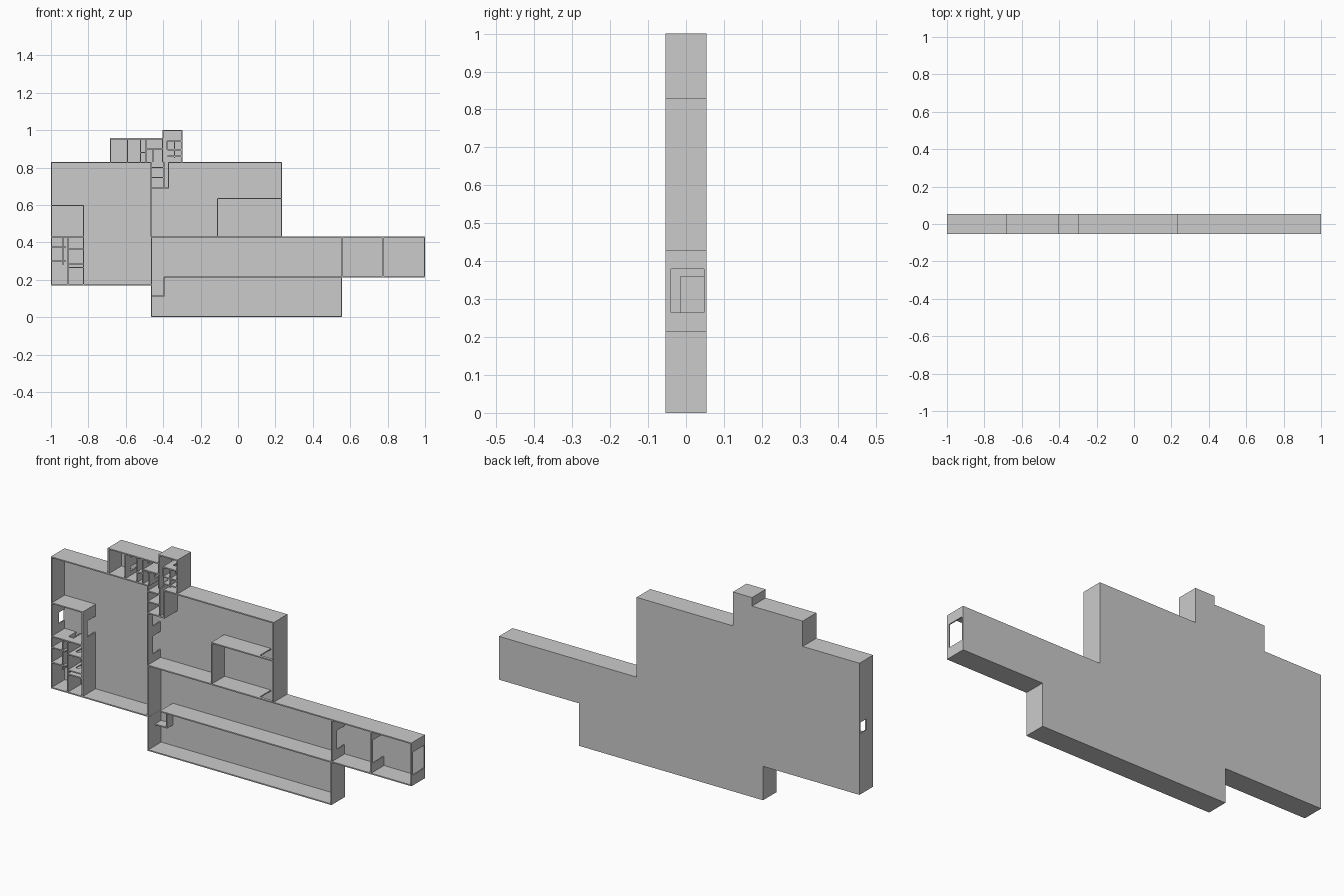
import bpy, bmesh
from mathutils import Vector

if "Cube" in bpy.data.objects:
    bpy.data.objects.remove(bpy.data.objects["Cube"])

T = 0.006                 # wall thickness
FRONT, BACK = -0.054, 0.054
FLOOR = 0.047             # inner face of the back slab


def box(bm, x0, x1, y0, y1, z0, z1):
    m = bmesh.ops.create_cube(bm, size=1)
    for v in m["verts"]:
        v.co = Vector(((x0 + x1) / 2 + v.co.x * (x1 - x0),
                       (y0 + y1) / 2 + v.co.y * (y1 - y0),
                       (z0 + z1) / 2 + v.co.z * (z1 - z0)))


def finish(bm, name):
    me = bpy.data.meshes.new(name)
    bmesh.ops.recalc_face_normals(bm, faces=bm.faces)
    bm.to_mesh(me)
    bm.free()
    ob = bpy.data.objects.new(name, me)
    bpy.context.collection.objects.link(ob)


def wall(bm, axis, at, a, b, doors=(), front=FRONT):
    """Wall along axis from a to b; doors are (start, end, head y)."""
    def piece(s, e, y0, y1):
        if axis == "x":
            box(bm, s, e, y0, y1, at - T / 2, at + T / 2)
        else:
            box(bm, at - T / 2, at + T / 2, y0, y1, s, e)
    pos = a
    for s, e, head in sorted(doors):
        piece(pos, s, front, FLOOR)
        piece(s, e, front, head)
        pos = e
    piece(pos, b, front, FLOOR)


# floor slab following the outline of the plan
outline = [(-1, .17), (-.465, .17), (-.465, 0), (.556, 0), (.556, .213), (1, .213),
           (1, .43), (.236, .43), (.236, .83), (-.298, .83), (-.298, 1), (-.404, 1),
           (-.404, .957), (-.685, .957), (-.685, .83), (-1, .83)]
bm = bmesh.new()
f = bm.faces.new([bm.verts.new((x, BACK, z)) for x, z in outline])
r = bmesh.ops.extrude_face_region(bm, geom=[f])
for v in r["geom"]:
    if isinstance(v, bmesh.types.BMVert):
        v.co.y = FLOOR
finish(bm, "floor_slab")

LOW = -0.015              # ordinary door head
TALL = -0.04              # tall door head
h = T / 2

# outer walls
bm = bmesh.new()
wall(bm, "z", -1 + h, .17, .83, [(.475, .53, 0)])
wall(bm, "x", .17 + h, -1, -.465)
wall(bm, "z", -.465 + h, 0, .17)
wall(bm, "x", h, -.465, .556)
wall(bm, "z", .556 - h, 0, .213)
wall(bm, "x", .213 + h, .556, 1)
wall(bm, "z", 1 - h, .213, .43, [(.265, .38, TALL)])
wall(bm, "x", .43 - h, .236, 1)
wall(bm, "z", .236 - h, .43, .83)
wall(bm, "x", .83 - h, -.37, .236)
wall(bm, "z", -.298 - h, .83, 1)
wall(bm, "x", 1 - h, -.404, -.298)
wall(bm, "z", -.404 + h, .957, 1)
wall(bm, "x", .957 - h, -.685, -.404)
wall(bm, "z", -.685 + h, .83, .957)
wall(bm, "x", .83 - h, -1, -.465)
finish(bm, "outer_walls")

# walls between the large halls
bm = bmesh.new()
wall(bm, "z", -.463, .17, .43)
wall(bm, "z", -.465, .43, .83, [(.47, .56, LOW), (.61, .67, LOW)])
wall(bm, "x", .43 - h, -.465, .236, [(.15, .222, TALL)])
wall(bm, "x", .215, -.395, .556)
wall(bm, "z", .556, .215, .43, [(.265, .36, LOW)])
wall(bm, "z", .774, .215, .43, [(.265, .38, TALL)])
wall(bm, "z", -.11, .43, .635)
wall(bm, "x", .635, -.11, .236, [(.15, .222, TALL)])
finish(bm, "hall_walls")

# low enclosure in the corner of the lower hall
bm = bmesh.new()
wall(bm, "z", -.396, .11, .213, front=0)
wall(bm, "x", .112, -.463, -.396, front=0)
finish(bm, "corner_enclosure")

# left wing rooms
bm = bmesh.new()
wall(bm, "z", -.826, .17, .595, [(.46, .54, LOW)])
wall(bm, "x", .597, -1, -.823)
wall(bm, "x", .43, -1, -.826, [(-.93, -.9, LOW)])
wall(bm, "z", -.908, .17, .43, [(.25, .27, LOW), (.335, .365, LOW)])
wall(bm, "z", -.936, .28, .43, [(.385, .41, LOW)])
for z in (.375, .30):
    wall(bm, "x", z, -1, -.92, [(-.955, -.94, LOW)])
for z in (.365, .285, .265):
    wall(bm, "x", z, -.908, -.826, [(-.89, -.87, LOW)])
finish(bm, "left_wing_partitions")

# upper wing rooms
bm = bmesh.new()
wall(bm, "z", -.404, .83, .957, [(.845, .87, LOW)])
wall(bm, "z", -.59, .83, .957, [(.85, .875, LOW), (.92, .94, LOW)])
for x in (-.522, -.492):
    wall(bm, "z", x, .83, .957, [(.865, .885, LOW), (.915, .935, LOW)])
wall(bm, "x", .90, -.492, -.404, [(-.43, -.41, LOW)])
wall(bm, "x", .88, -.522, -.492)
wall(bm, "z", -.455, .83, .90, [(.85, .87, LOW)])
wall(bm, "x", .943, -.378, -.298, [(-.35, -.33, LOW)])
wall(bm, "z", -.378, .895, .943)
wall(bm, "x", .895, -.378, -.298, [(-.365, -.35, LOW), (-.33, -.315, LOW)])
wall(bm, "z", -.34, .85, .943, [(.905, .92, LOW)])
wall(bm, "x", .86, -.378, -.298)
finish(bm, "upper_wing_partitions")

# small block hanging below the upper wing
bm = bmesh.new()
wall(bm, "x", .69, -.465, -.37)
wall(bm, "z", -.372, .69, .83)
wall(bm, "z", -.397, .69, .83, [(.75, .775, LOW)])
for z in (.80, .747):
    wall(bm, "x", z, -.465, -.397, [(-.425, -.405, LOW)])
finish(bm, "stair_block")
